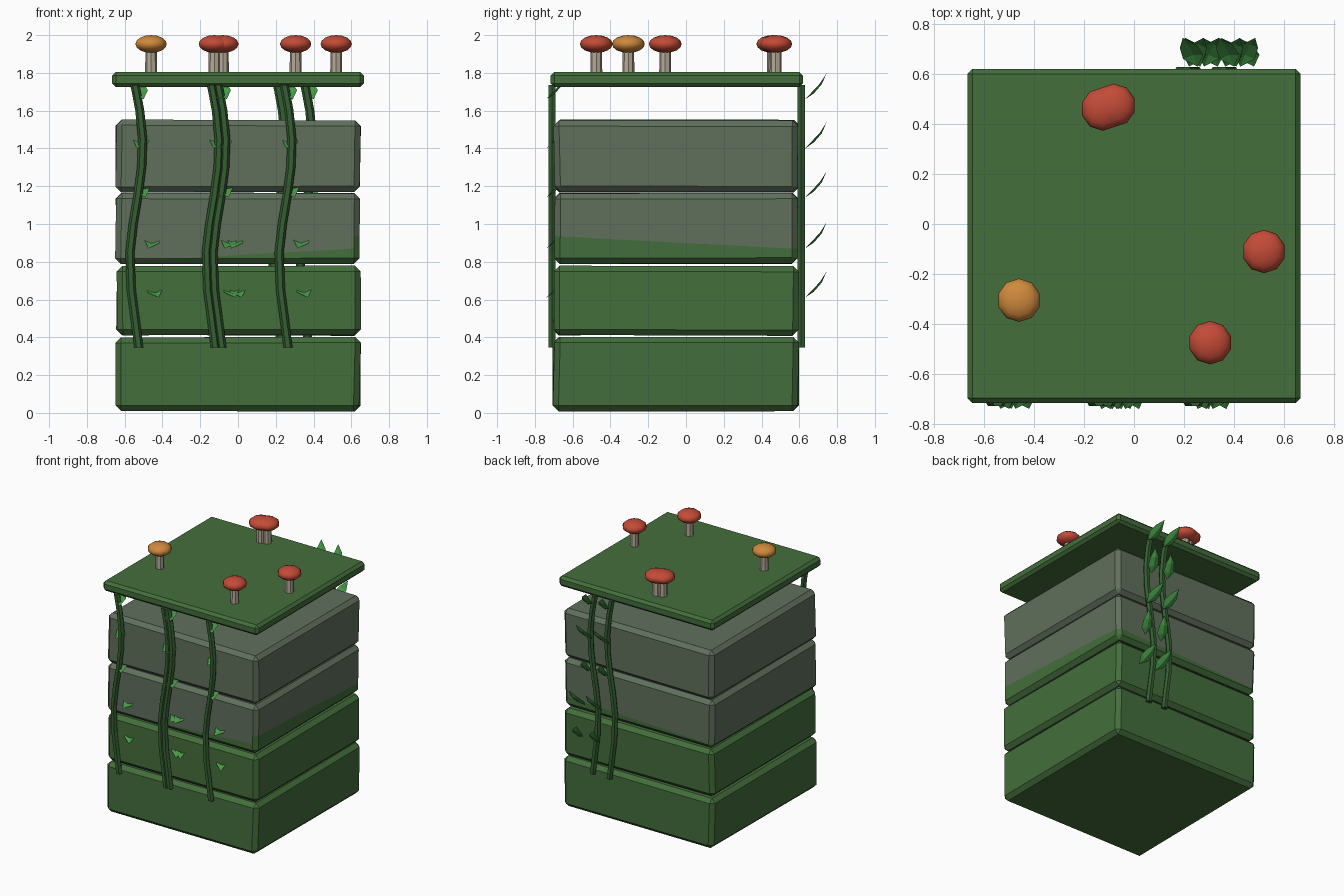
import bpy, bmesh, math, random
from mathutils import Vector, Matrix

if "Cube" in bpy.data.objects:
    bpy.data.objects.remove(bpy.data.objects["Cube"])

random.seed(4)

def material(name, r, g, b):
    m = bpy.data.materials.new(name)
    m.diffuse_color = (r, g, b, 1)
    m.use_nodes = True
    m.node_tree.nodes["Principled BSDF"].inputs["Base Color"].default_value = m.diffuse_color
    return m

MOSS = material("moss_green", 0.058, 0.156, 0.045)
STONE = material("grey_stone", 0.117, 0.162, 0.107)
VINE = material("vine_green", 0.036, 0.112, 0.032)
LEAF = material("leaf_green", 0.062, 0.32, 0.065)
RED = material("cap_red", 0.55, 0.07, 0.038)
ORANGE = material("cap_orange", 0.62, 0.25, 0.045)
STEM = material("mushroom_stem", 0.46, 0.40, 0.31)

def finish(bm, name, *mats):
    bmesh.ops.recalc_face_normals(bm, faces=bm.faces)
    me = bpy.data.meshes.new(name)
    bm.to_mesh(me)
    bm.free()
    ob = bpy.data.objects.new(name, me)
    bpy.context.collection.objects.link(ob)
    for m in mats:
        me.materials.append(m)
    return ob

def box(x0, x1, y0, y1, z0, z1, bevel, jitter=0):
    bm = bmesh.new()
    bmesh.ops.create_cube(bm, size=1)
    for v in bm.verts:
        j = [random.uniform(-jitter, jitter) for _ in range(3)]
        v.co = Vector((x0 + (v.co.x + .5) * (x1 - x0) + j[0],
                       y0 + (v.co.y + .5) * (y1 - y0) + j[1],
                       z0 + (v.co.z + .5) * (z1 - z0) + j[2] * .5))
    bmesh.ops.bevel(bm, geom=bm.edges[:], offset=bevel, segments=1,
                    profile=.5, affect='EDGES')
    bm.normal_update()
    return bm

# Stacked stone blocks: two mossy, one half mossy, one bare
levels = [(0.01, 0.40), (0.41, 0.78), (0.79, 1.165), (1.17, 1.55)]
for i, (z0, z1) in enumerate(levels):
    bm = box(-0.645, 0.645, -0.70, 0.595, z0, z1, 0.03, 0.007)
    if i == 2:
        # Sloping moss line on each side: direction, two points of the line
        sides = [(Vector((0, -1, 0)), (-.62, -.7, .80), (.62, -.7, .87)),
                 (Vector((1, 0, 0)), (.65, -.69, .935), (.65, .6, .868)),
                 (Vector((0, 1, 0)), (.62, .6, .87), (-.62, .6, .83)),
                 (Vector((-1, 0, 0)), (-.65, .6, .83), (-.65, -.7, .80))]
        for d, a, b in sides:
            a, b = Vector(a), Vector(b)
            n = (b - a).cross(d)
            n = n if n.z > 0 else -n
            bm.normal_update()
            fs = [f for f in bm.faces if f.normal.dot(d) > .6]
            geom = fs + list({e for f in fs for e in f.edges}) + list({v for f in fs for v in f.verts})
            bmesh.ops.bisect_plane(bm, geom=geom, plane_co=a, plane_no=n)
        bm.normal_update()
        for f in bm.faces:
            c = f.calc_center_median()
            d, a, b = max(sides, key=lambda s: f.normal.dot(s[0]))
            n = (Vector(b) - Vector(a)).cross(d)
            n = n if n.z > 0 else -n
            f.material_index = 1 if (c - Vector(a)).dot(n) < 0 else 0
    mats = (MOSS,) if i < 2 else (STONE, MOSS)
    finish(bm, f"block_{i + 1}", *mats)

# Mossy top slab
finish(box(-0.667, 0.667, -0.717, 0.62, 1.725, 1.805, 0.02), "top_slab", MOSS)

# Mushrooms
spots = [(-.46, -.305, ORANGE), (.305, -.475, RED), (.52, -.11, RED),
         (-.125, .46, RED), (-.08, .475, RED)]
for i, (x, y, cap_mat) in enumerate(spots):
    bm = bmesh.new()
    bmesh.ops.create_cone(bm, cap_ends=True, segments=8, radius1=.032, radius2=.03,
                          depth=.14, matrix=Matrix.Translation((x, y, 1.86)))
    finish(bm, f"mushroom_stem_{i}", STEM)
    bm = bmesh.new()
    bmesh.ops.create_uvsphere(bm, u_segments=10, v_segments=8, radius=1,
        matrix=Matrix.Translation((x, y, 1.953)) @ Matrix.Diagonal((.087, .087, .047, 1)))
    ob = finish(bm, f"mushroom_cap_{i}", cap_mat)
    for p in ob.data.polygons:
        p.use_smooth = True

# Hanging vines, all the same wavy path shifted sideways
path = [(-.545, 1.735), (-.52, 1.6), (-.505, 1.45), (-.51, 1.3), (-.53, 1.15), (-.555, 1.0),
        (-.572, .85), (-.565, .65), (-.545, .5), (-.525, .345)]

def vine(name, off, y):
    bm, rings = bmesh.new(), []
    for x, z in path:
        rings.append([bm.verts.new((x + off + .024 * math.cos(k * math.pi / 3),
                                    y + .022 * math.sin(k * math.pi / 3), z)) for k in range(6)])
    for a, b in zip(rings, rings[1:]):
        for k in range(6):
            bm.faces.new((a[k], a[k - 1], b[k - 1], b[k]))
    bm.faces.new(rings[0])
    bm.faces.new(rings[-1])
    finish(bm, name, VINE)

# Leaves: base x, base z and sideways lean, shared by every vine
leaf_spots = [(-.42, .61, -1), (-.475, .87, 1), (-.49, 1.14, -1), (-.535, 1.40, 1), (-.50, 1.66, -1)]

def leaves(name, off, y):
    bm = bmesh.new()
    for x, z, lean in leaf_spots:
        base = Vector((x + off, y, z))
        d = Vector((lean * .06, .115, .14))
        side = Vector((1, 0, 0)) - d.normalized() * d.normalized().x
        up = d.normalized().cross(side).normalized()
        def pt(t, s):
            bend = .02 * math.sin(t * math.pi) - .25 * abs(s)
            return bm.verts.new(base + d * t + side * s - up * bend * -1)
        mid = [pt(t, 0) for t in (0, .3, .65, 1)]
        for s in (-1, 1):
            a, b = pt(.3, .045 * s), pt(.65, .036 * s)
            bm.faces.new((mid[0], mid[1], a))
            bm.faces.new((mid[1], mid[2], b, a))
            bm.faces.new((mid[2], mid[3], b))
    finish(bm, name, LEAF)

for i, off in enumerate((0, .405, .44, .79)):
    vine(f"front_vine_{i}", off, -.71)
    leaves(f"front_leaves_{i}", off, -.74)
for i, off in enumerate((.755, .90)):
    vine(f"back_vine_{i}", off, .61)
    leaves(f"back_leaves_{i}", off, .63)
